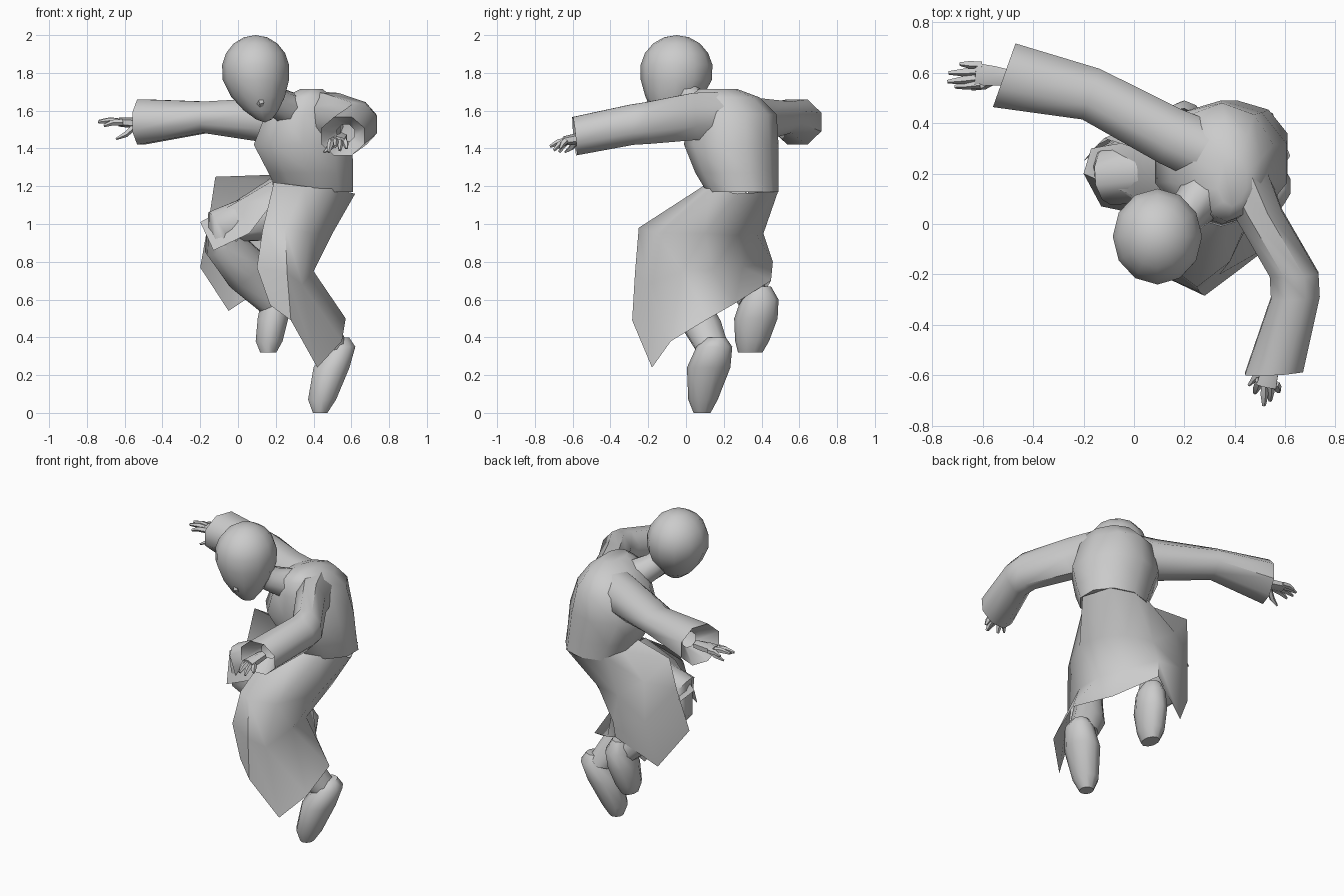
import bpy, bmesh, math
from mathutils import Vector


def finish(name, bm, angle=50):
    bmesh.ops.recalc_face_normals(bm, faces=bm.faces)
    me = bpy.data.meshes.new(name)
    bm.to_mesh(me)
    bm.free()
    ob = bpy.data.objects.new(name, me)
    bpy.context.collection.objects.link(ob)
    bpy.ops.object.select_all(action='DESELECT')
    ob.select_set(True)
    bpy.context.view_layer.objects.active = ob
    bpy.ops.object.shade_smooth_by_angle(angle=math.radians(angle))
    return ob


def bridge(bm, rings, closed):
    for a, b in zip(rings, rings[1:]):
        n = len(a)
        for i in range(n if closed else n - 1):
            j = (i + 1) % n
            bm.faces.new((a[i], a[j], b[j], b[i]))


def sheet(name, rows, angle=60):
    bm = bmesh.new()
    bridge(bm, [[bm.verts.new(p) for p in row] for row in rows], False)
    return finish(name, bm, angle)


def tube(name, sections, hint=(0, 0, 1), sides=8, axis=None, caps=(True, True)):
    """Loft ellipses; each section is x, y, z, side radius, hint-direction radius."""
    bm = bmesh.new()
    pts = [Vector(s[:3]) for s in sections]
    rings = []
    for i, s in enumerate(sections):
        t = Vector(axis) if axis else pts[min(i + 1, len(pts) - 1)] - pts[max(i - 1, 0)]
        t.normalize()
        side = t.cross(Vector(hint)).normalized()
        up = side.cross(t)
        rings.append([bm.verts.new(pts[i] + side * s[3] * math.cos(a) + up * s[4] * math.sin(a))
                      for a in [math.tau * (k + .5) / sides for k in range(sides)]])
    bridge(bm, rings, True)
    if caps[0]:
        bm.faces.new(rings[0])
    if caps[1]:
        bm.faces.new(rings[-1])
    return finish(name, bm)


Y = (0, 1, 0)

# Torso, leaning forward
tube("torso", [(.41, .30, 1.17, .21, .19), (.385, .27, 1.27, .235, .22), (.345, .24, 1.42, .275, .25),
               (.35, .24, 1.58, .215, .24), (.37, .20, 1.67, .14, .19), (.39, .17, 1.715, .06, .10)],
     Y, 10, (0, 0, 1))
tube("neck", [(.28, .12, 1.60, .10, .10), (.20, .03, 1.65, .08, .08), (.13, -.03, 1.74, .08, .08)], Y)

# Head: sphere whose lower half tapers to a forward chin
bm = bmesh.new()
bmesh.ops.create_uvsphere(bm, u_segments=12, v_segments=9, radius=1)
for v in bm.verts:
    x, y, z = v.co
    d = max(0, -z)
    k = 1 - .35 * d * d
    v.co = (.093 + .18 * x * k + .05 * d * d, -.05 + .193 * y * k - .05 * d * d,
            1.81 + z * (.19 if z > 0 else .272))
finish("head", bm)
tube("nose", [(.108, -.18, 1.71, .012, .015), (.12, -.19, 1.64, .022, .022), (.123, -.165, 1.615, .012, .012)], Y, 5)

# Wide sleeves, turned inward at the open cuff
tube("sleeve_outstretched", [(.30, .28, 1.55, .13, .14), (.14, .35, 1.55, .125, .125), (-.17, .515, 1.565, .115, .09),
                             (-.515, .59, 1.54, .145, .13), (-.42, .57, 1.54, .05, .05)], caps=(True, False),
     axis=(-.93, .33, 0))
tube("sleeve_forward", [(.42, .20, 1.57, .12, .14), (.49, .05, 1.57, .105, .135), (.635, -.20, 1.535, .105, .12),
                        (.64, -.29, 1.525, .105, .115), (.555, -.59, 1.465, .125, .11),
                        (.57, -.50, 1.48, .05, .05)], axis=(.05, -1, -.1), caps=(True, False))


# Hands with separate fingers
def hand(name, wrist, palm, tips, thumb, width):
    w, p = Vector(wrist), Vector(palm)
    tube(name + "_palm", [(*w, .032, .025), (*w.lerp(p, .5), width * .9, .028), (*p, width, .024)], sides=6)
    across = (p - w).cross(Vector((0, 0, 1))).normalized()
    for i, tip in enumerate(tips):
        root = p + across * width * (.75 - .5 * i) - (p - w) * .15
        mid = root.lerp(Vector(tip), .55) + Vector((0, 0, .008))
        tube(f"{name}_finger_{i}", [(*root, .017, .018), (*mid, .017, .016), (*tip, .008, .008)], sides=5)
    tube(name + "_thumb", [(*w.lerp(p, .35), .018, .018), (*w.lerp(Vector(thumb), .7), .016, .016),
                           (*thumb, .006, .006)], sides=5)


hand("outstretched_hand", (-.48, .58, 1.53), (-.63, .595, 1.54),
     [(-.69, .635, 1.53), (-.735, .60, 1.545), (-.74, .565, 1.54), (-.71, .545, 1.52)], (-.645, .535, 1.45), .05)
hand("forward_hand", (.55, -.53, 1.46), (.525, -.645, 1.44),
     [(.48, -.67, 1.38), (.515, -.72, 1.41), (.54, -.70, 1.39), (.575, -.665, 1.40)], (.455, -.64, 1.38), .045)

# Trouser legs
tube("raised_leg", [(.34, .26, 1.06, .13, .12), (.12, .22, 1.04, .135, .13), (-.10, .19, .985, .10, .115),
                    (-.08, .20, .90, .11, .12), (.05, .29, .75, .13, .10), (.18, .36, .59, .085, .085)], Y, 10)
tube("standing_leg", [(.40, .26, 1.08, .13, .12), (.31, .04, .96, .10, .11), (.25, -.12, .86, .09, .09),
                      (.32, -.03, .68, .08, .10), (.42, .08, .47, .10, .11), (.50, .14, .34, .085, .09)],
     (.3, .8, -.2), 10, axis=(.2, .1, -1))

# Shoes pointing down
tube("raised_shoe", [(.19, .39, .67, .05, .06), (.20, .39, .60, .08, .10), (.185, .37, .50, .085, .115),
                     (.165, .35, .38, .075, .09), (.16, .34, .32, .045, .065)], Y, 10, (0, 0, -1))
tube("standing_shoe", [(.54, .16, .40, .05, .05), (.545, .15, .35, .08, .095), (.495, .12, .24, .10, .115),
                       (.445, .09, .07, .078, .078), (.435, .085, 0, .04, .045)], Y, 10, (0, 0, -1))

# Robe skirt: open sheet from waist over the thighs to a ragged hem
sheet("robe_skirt", [
    [(.19, .14, 1.22), (.35, .09, 1.20), (.50, .13, 1.19), (.62, .27, 1.16), (.55, .44, 1.17),
     (.41, .49, 1.18), (.26, .44, 1.19), (.20, .36, 1.22), (.17, .25, 1.26)],
    [(.13, -.16, .97), (.25, -.25, .98), (.38, -.15, .95), (.50, .10, .95), (.48, .27, .94),
     (.37, .37, .95), (.20, .41, .95), (.02, .40, 1.08), (-.12, .34, 1.25)],
    [(.10, -.20, .77), (.26, -.27, .74), (.34, -.20, .68), (.40, -.02, .75), (.39, .14, .76),
     (.32, .30, .77), (.20, .46, .80), (.00, .42, .84), (-.15, .31, 1.05)],
    [(.17, -.22, .57), (.28, -.285, .49), (.42, -.18, .24), (.55, -.08, .38), (.57, .12, .50),
     (.38, .26, .58), (.19, .45, .70), (-.05, .36, .54), (-.20, .25, .77)]])

# Front robe panel draped over the raised thigh
sheet("robe_front_panel", [
    [(.19, .08, 1.12), (.185, .15, 1.23), (.17, .30, 1.24)],
    [(.06, .03, .95), (.00, .11, 1.12), (.00, .33, 1.13)],
    [(-.13, .07, .86), (-.20, .20, 1.01), (-.17, .30, .97)]])
